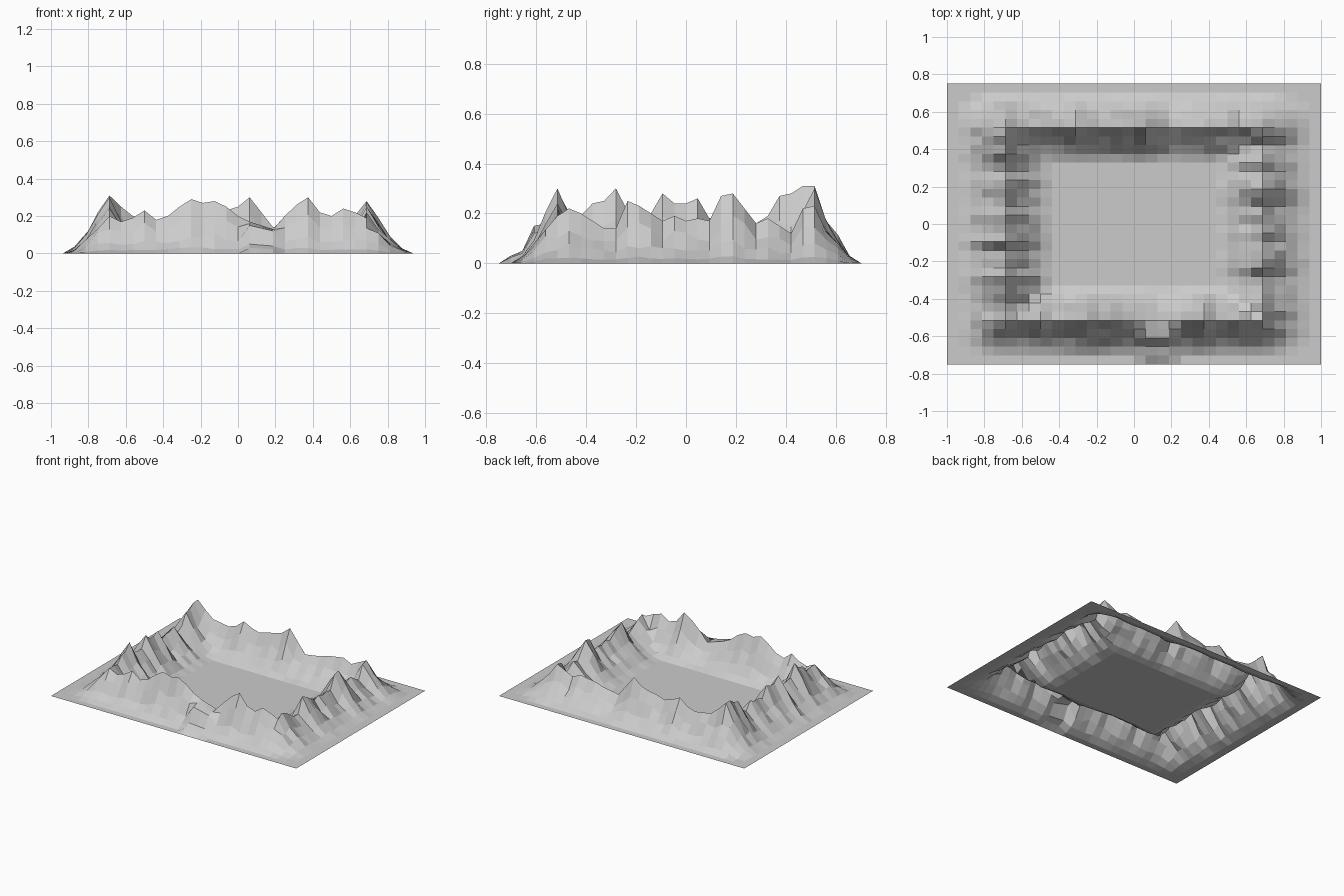
import bpy, bmesh, random
from math import hypot, floor

if "Cube" in bpy.data.objects:
    bpy.data.objects.remove(bpy.data.objects["Cube"])

random.seed(4)
CELL_X, CELL_Y = 2 / 32, 1.5 / 32
R = 11  # crest distance from the centre, in cells

# Crest heights (hundredths) along each side, from cell -11 to +11
NORTH = [31, 25, 20, 19, 18, 20, 25, 22, 20, 22, 23, 25, 30, 22, 14, 15, 16, 18, 19, 20, 17, 20, 22]
SOUTH = [20, 17, 19, 23, 18, 20, 25, 29, 27, 28, 25, 20, 17, 15, 13, 20, 26, 30, 22, 20, 24, 22, 19]
WEST = [20, 20, 19, 24, 25, 30, 21, 20, 20, 28, 24, 24, 26, 18, 20, 20, 22, 16, 19, 27, 28, 31, 31]
EAST = [19, 22, 20, 17, 14, 14, 25, 23, 20, 17, 19, 17, 18, 17, 27, 28, 22, 16, 18, 15, 12, 22, 23]

# Slope falloff per cell away from the crest
FALLOFF = [1.0, 0.62, 0.32, 0.1, 0.0]


def falloff(d):
    if d >= 4:
        return 0.0
    k = floor(d)
    return FALLOFF[k] + (FALLOFF[k + 1] - FALLOFF[k]) * (d - k)


def ridge(crest, along, across):
    """Height given by one side of the mountain ring."""
    a = max(-R, min(R, along))
    d = hypot(along - a, across)
    return crest[a + R] / 100 * falloff(d)


def height(i, j):
    h = max(ridge(NORTH, i, j - R), ridge(SOUTH, i, j + R),
            ridge(WEST, j, i + R), ridge(EAST, j, i - R))
    on_crest = max(abs(i), abs(j)) == R
    if not on_crest:
        h *= random.uniform(0.82, 1.18)   # rugged slopes
    # small spur in front of the southern pass
    if 1 <= i <= 3 and -15 <= j <= -12:
        h = max(h, {-12: 0.16, -13: 0.15, -14: 0.05, -15: 0.03}[j] * (1.1 - 0.1 * i))
    return h


# Mountain ring terrain: an open grid sheet displaced vertically
bm = bmesh.new()
bmesh.ops.create_grid(bm, x_segments=32, y_segments=32, size=1)
for v in bm.verts:
    i, j = round(v.co.x * 16), round(v.co.y * 16)
    v.co = (i * CELL_X, j * CELL_Y, height(i, j))
mesh = bpy.data.meshes.new("mountain_ring_terrain")
bm.to_mesh(mesh)
bm.free()
terrain = bpy.data.objects.new("mountain_ring_terrain", mesh)
bpy.context.collection.objects.link(terrain)
